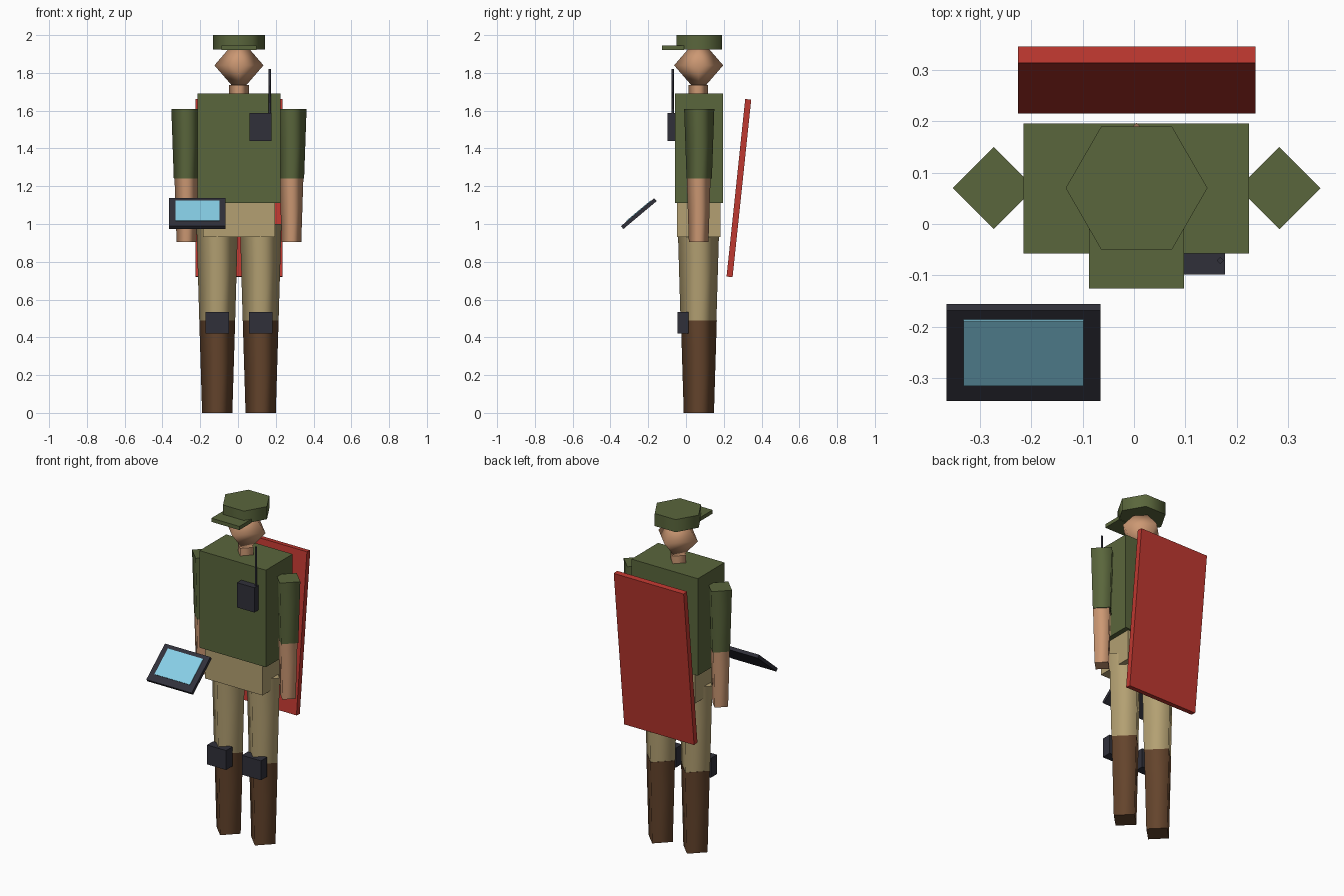
import bpy, bmesh
from math import radians, cos, sin, tau
from mathutils import Matrix, Vector

default = bpy.data.objects.get("Cube")
if default:
    bpy.data.objects.remove(default, do_unlink=True)


def material(name, hexcode):
    """Flat colour from an sRGB hex code, stored as linear values."""
    srgb = [int(hexcode[i:i + 2], 16) / 255 for i in (0, 2, 4)]
    col = [((c + 0.055) / 1.055) ** 2.4 for c in srgb] + [1.0]
    m = bpy.data.materials.new(name)
    m.use_nodes = True
    m.diffuse_color = col
    m.node_tree.nodes["Principled BSDF"].inputs["Base Color"].default_value = col
    return m


GREEN = material("olive_cloth", "5a663c")
TAN = material("tan_cloth", "b3a072")
SKIN = material("skin", "cc9873")
BROWN = material("boot_leather", "64442c")
DARK = material("dark_plastic", "30303a")
RED = material("red_panel", "bf3830")
BLUE = material("screen_blue", "87cfe6")

CX, CY = 0.005, 0.07  # axis of the body


def finish(name, bm, mat):
    bmesh.ops.recalc_face_normals(bm, faces=bm.faces)
    mesh = bpy.data.meshes.new(name)
    bm.to_mesh(mesh)
    bm.free()
    mesh.materials.append(mat)
    obj = bpy.data.objects.new(name, mesh)
    bpy.context.collection.objects.link(obj)
    return obj


def box(name, centre, size, mat, tilt=0, offset=(0, 0, 0)):
    """Box tilted about x; offset is measured in the tilted frame."""
    bm = bmesh.new()
    place = (Matrix.Translation(centre) @ Matrix.Rotation(radians(tilt), 4, 'X')
             @ Matrix.Translation(offset) @ Matrix.Diagonal((*size, 1)))
    bmesh.ops.create_cube(bm, size=1, matrix=place)
    return finish(name, bm, mat)


def span(name, x, y, z, mat):
    """Upright box from its ranges."""
    lo, hi = Vector((x[0], y[0], z[0])), Vector((x[1], y[1], z[1]))
    return box(name, (lo + hi) / 2, hi - lo, mat)


def lathe(name, x, y, profile, mat, sides=4):
    """Stack of (radius, z) rings with smooth sides and crisp flat caps."""
    bm = bmesh.new()
    rings = []
    for r, z in profile:
        if r == 0:
            rings.append([bm.verts.new((x, y, z))] * sides)
        else:
            rings.append([bm.verts.new((x + r * cos(tau * i / sides),
                                        y + r * sin(tau * i / sides), z))
                          for i in range(sides)])
    for a, b in zip(rings, rings[1:]):
        for i in range(sides):
            j = (i + 1) % sides
            corners = list(dict.fromkeys((a[i], a[j], b[j], b[i])))
            bm.faces.new(corners).smooth = True
    for ring, (r, z) in zip((rings[0], rings[-1]), (profile[0], profile[-1])):
        if r > 0:
            cap = bm.faces.new(ring)
            for e in cap.edges:
                e.smooth = False
    return finish(name, bm, mat)


# Head, neck and cap
lathe("head", CX, CY - 0.003, [(0, 1.69), (0.13, 1.84), (0, 1.99)], SKIN)
lathe("neck", CX, CY - 0.005, [(0.052, 1.66), (0.052, 1.735)], SKIN)
lathe("cap", CX, CY, [(0.138, 1.925), (0.138, 2.0)], GREEN, sides=6)
span("cap_brim", (-0.088, 0.097), (-0.126, -0.01), (1.922, 1.944), GREEN)

# Torso and hips
span("torso", (-0.215, 0.224), (-0.057, 0.196), (1.11, 1.69), GREEN)
span("hips", (-0.186, 0.195), (-0.047, 0.183), (0.93, 1.115), TAN)

# Paired limbs
for side, s in (("left", 1), ("right", -1)):
    arm_x, leg_x = CX + s * 0.278, CX + s * 0.115
    lathe(side + "_sleeve", arm_x, CY, [(0.067, 1.24), (0.08, 1.61)], GREEN)
    lathe(side + "_forearm", arm_x, CY - 0.003, [(0.052, 0.905), (0.063, 1.24)], SKIN)
    lathe(side + "_trouser_leg", leg_x, CY - 0.004, [(0.095, 0.49), (0.11, 1.0)], TAN)
    lathe(side + "_boot", leg_x, CY - 0.002, [(0.08, 0), (0.095, 0.49)], BROWN)
    box(side + "_knee_pad", (leg_x, -0.016, 0.477), (0.126, 0.058, 0.116), DARK)

# Chest radio
span("radio", (0.062, 0.177), (-0.098, -0.055), (1.44, 1.588), DARK)
lathe("radio_antenna", 0.168, -0.071, [(0.007, 1.58), (0.007, 1.82)], DARK)

# Tilted tablet held in front, with a thin screen plate
tablet = (-0.215, -0.25, 1.055)
box("tablet", tablet, (0.3, 0.23, 0.02), DARK, 40)
box("tablet_screen", tablet, (0.234, 0.165, 0.006), BLUE, 40, (0, 0.009, 0.0105))

# Leaning panel behind the back
box("back_panel", (CX, 0.28, 1.19), (0.462, 0.032, 0.945), RED, -6)
